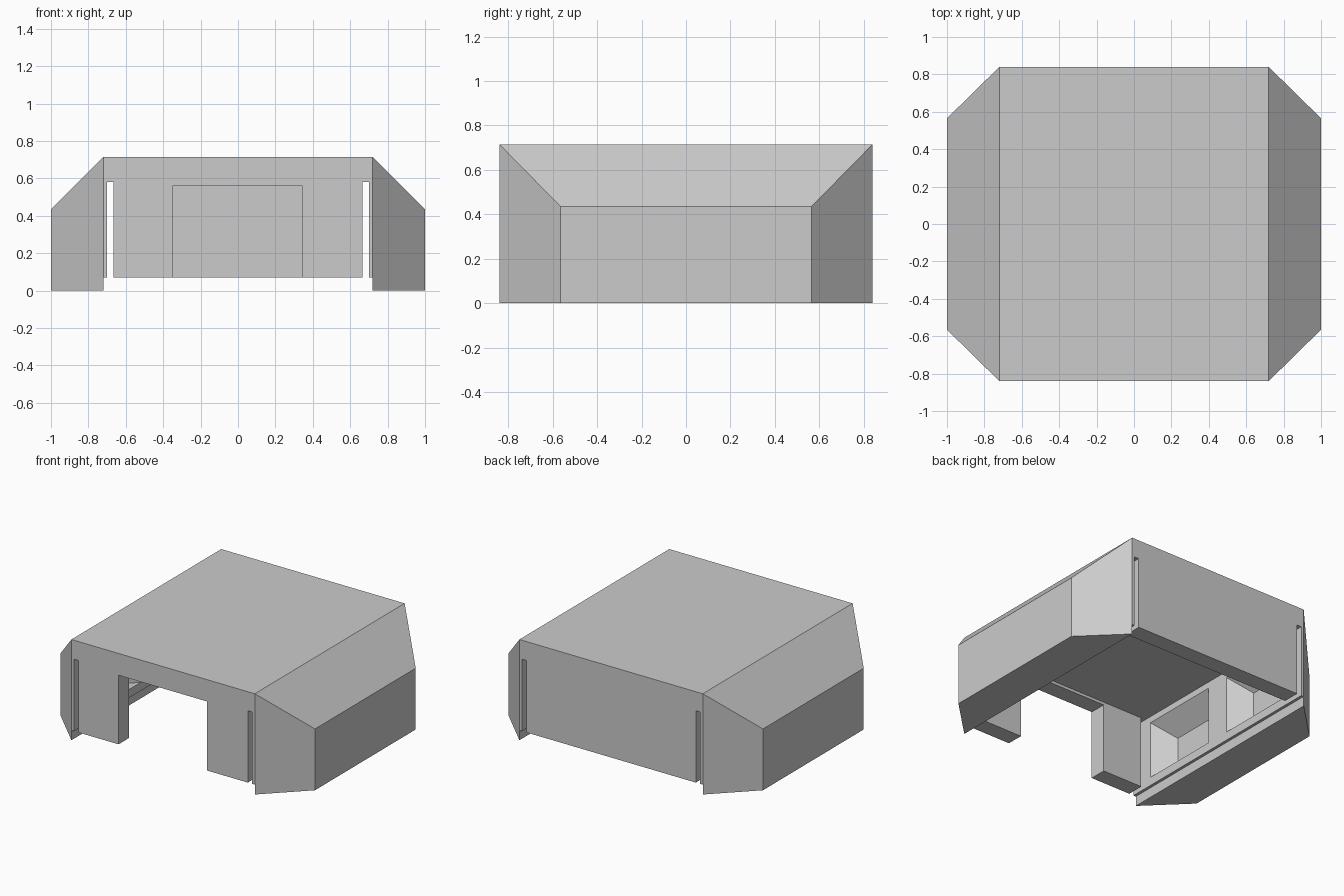
import bpy

if "Cube" in bpy.data.objects:
    bpy.data.objects.remove(bpy.data.objects["Cube"], do_unlink=True)

grey = bpy.data.materials.new("plain_grey")
grey.use_nodes = True
grey.diffuse_color = (0.6, 0.6, 0.6, 1)
grey.node_tree.nodes["Principled BSDF"].inputs["Base Color"].default_value = (0.6, 0.6, 0.6, 1)

FACES = [(0, 1, 2, 3), (7, 6, 5, 4), (0, 4, 5, 1),
         (1, 5, 6, 2), (2, 6, 7, 3), (3, 7, 4, 0)]


def frustum(name, x0, rect0, x1, rect1):
    """Solid between two upright rectangles (y0, y1, z0, z1) at x0 and x1."""
    verts = []
    for x, (ya, yb, za, zb) in ((x0, rect0), (x1, rect1)):
        verts += [(x, ya, za), (x, ya, zb), (x, yb, zb), (x, yb, za)]
    mesh = bpy.data.meshes.new(name)
    mesh.from_pydata(verts, [], FACES)
    if x1 < x0:
        mesh.flip_normals()
    mesh.materials.append(grey)
    obj = bpy.data.objects.new(name, mesh)
    bpy.context.collection.objects.link(obj)
    return obj


def box(name, x0, x1, *rect):
    return frustum(name, x0, rect, x1, rect)


def combine(target, tool, operation):
    tool.hide_render = True
    mod = target.modifiers.new(operation, "BOOLEAN")
    mod.operation, mod.object, mod.solver = operation, tool, "EXACT"
    bpy.context.view_layer.objects.active = target
    bpy.ops.object.modifier_apply(modifier=mod.name)
    bpy.data.objects.remove(tool, do_unlink=True)


# Central hall block
shell = box("hangar_shell", -0.72, 0.72, -0.84, 0.84, 0.07, 0.715)

# Chamfered side wings, reaching down to the ground
for s in (-1, 1):
    wing = frustum("wing", s * 0.72, (-0.84, 0.84, 0, 0.715),
                   s, (-0.565, 0.565, 0, 0.435))
    combine(shell, wing, "UNION")

# Hollow interior, open below, and the front doorway
combine(shell, box("interior", -0.7, 0.7, -0.72, 0.72, -0.1, 0.58), "DIFFERENCE")
combine(shell, box("doorway", -0.35, 0.345, -1, -0.6, -0.1, 0.56), "DIFFERENCE")

for s in (-1, 1):
    # Narrow slots through the front and back walls
    combine(shell, box("slot", s * 0.665, s * 0.7, -1, 1, -0.1, 0.58), "DIFFERENCE")
    # Two tapered alcoves inside each wing
    for near, far in ((-0.68, -0.08), (0.08, 0.68)):
        alcove = frustum("alcove", s * 0.69, (near, far, 0.13, 0.545),
                         s * 0.825, (near + 0.135, far - 0.135, 0.13, 0.41))
        combine(shell, alcove, "DIFFERENCE")
